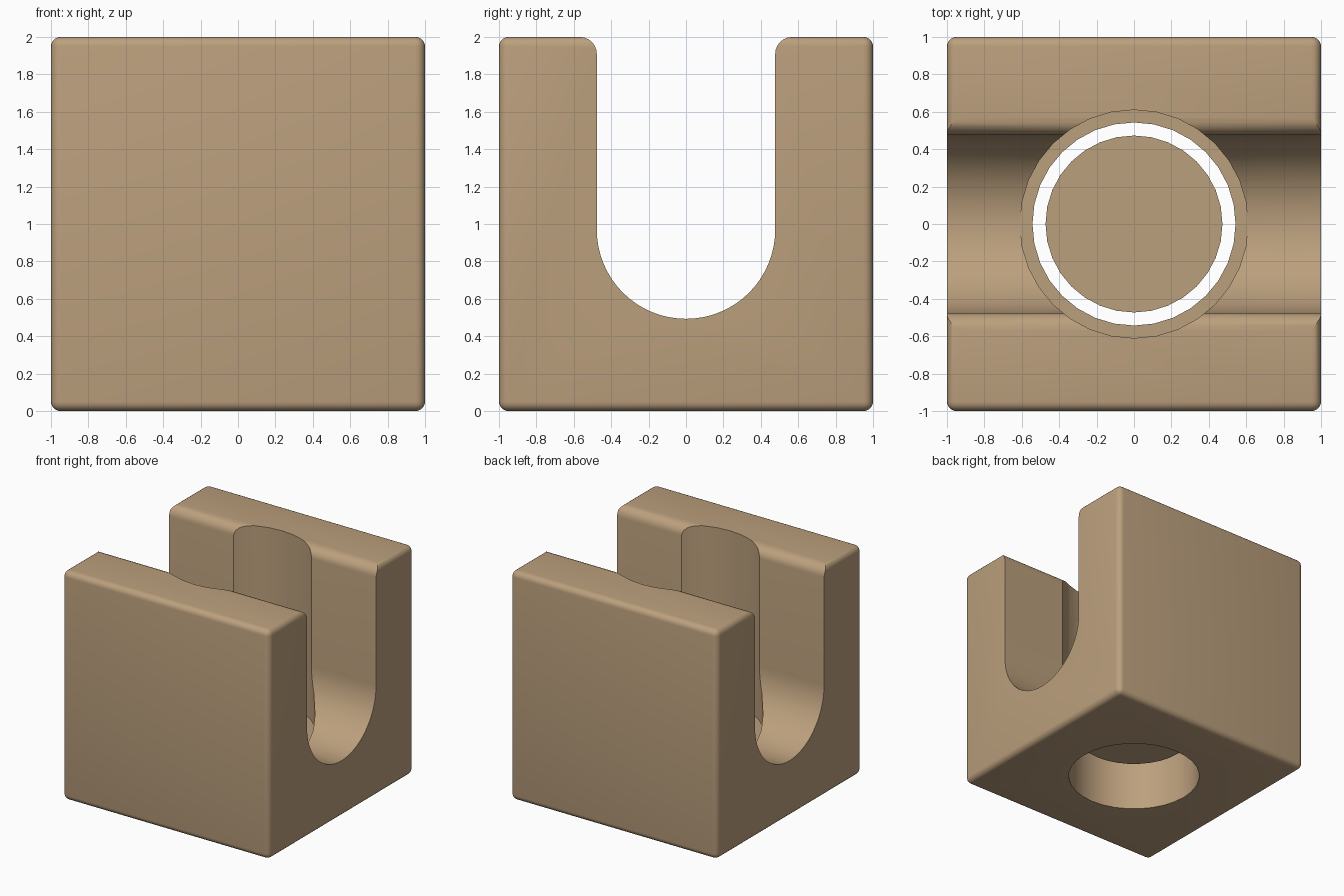
import bpy, bmesh, math

if "Cube" in bpy.data.objects:
    bpy.data.objects.remove(bpy.data.objects["Cube"])

tan = bpy.data.materials.new("warm_tan")
tan.diffuse_color = (0.50, 0.35, 0.205, 1)
tan.use_nodes = True
tan.node_tree.nodes["Principled BSDF"].inputs["Base Color"].default_value = tan.diffuse_color


def new_object(name, bm):
    bmesh.ops.recalc_face_normals(bm, faces=bm.faces)
    mesh = bpy.data.meshes.new(name)
    bm.to_mesh(mesh)
    bm.free()
    obj = bpy.data.objects.new(name, mesh)
    bpy.context.collection.objects.link(obj)
    mesh.materials.append(tan)
    return obj


def prism(name, outline, to_point, low, high):
    """Extrude a closed 2D outline between two levels."""
    bm = bmesh.new()
    ends = [[bm.verts.new(to_point(a, b, t)) for a, b in outline] for t in (low, high)]
    for ring in ends:
        bm.faces.new(ring)
    n = len(outline)
    for i in range(n):
        j = (i + 1) % n
        bm.faces.new((ends[0][i], ends[0][j], ends[1][j], ends[1][i]))
    return new_object(name, bm)


def arc(cx, cy, r, start, end, steps):
    angles = [math.radians(start + (end - start) * i / steps) for i in range(steps + 1)]
    return [(cx + r * math.cos(a), cy + r * math.sin(a)) for a in angles]


def cylinder(name, r, low, high, sides=32):
    return prism(name, arc(0, 0, r, 0, 360, sides)[:-1], lambda a, b, t: (a, b, t), low, high)


def activate(obj):
    bpy.ops.object.select_all(action='DESELECT')
    obj.select_set(True)
    bpy.context.view_layer.objects.active = obj


def cut(obj, cutter):
    mod = obj.modifiers.new("cut", 'BOOLEAN')
    mod.operation, mod.solver, mod.object = 'DIFFERENCE', 'EXACT', cutter
    activate(obj)
    bpy.ops.object.modifier_apply(modifier=mod.name)
    bpy.data.objects.remove(cutter)


# Rounded cube body
bm = bmesh.new()
bmesh.ops.create_cube(bm, size=2)
bmesh.ops.translate(bm, verts=bm.verts, vec=(0, 0, 1))
bmesh.ops.bevel(bm, geom=bm.edges[:], offset=0.05, segments=5, profile=0.5, affect='EDGES')
block = new_object("slotted_block", bm)

# U-shaped channel along x with rounded top lips
half, lip, centre = 0.477, 0.09, 0.97
profile = arc(0, centre, half, 180, 360, 32)
profile += arc(half + lip, 2 - lip, lip, 180, 90, 6)
profile += [(half + lip, 2.2), (-half - lip, 2.2)]
profile += arc(-half - lip, 2 - lip, lip, 90, 0, 6)
cut(block, prism("channel_cutter", profile, lambda a, b, t: (t, a, b), -1.2, 1.2))

# Wide bore from the top and narrower hole through the floor
cut(block, cylinder("bore_cutter", 0.61, 0.49, 2.3))
cut(block, cylinder("hole_cutter", 0.543, -0.2, 0.8))

# Loose disc inside the floor hole
disc = cylinder("floor_disc", 0.473, 0.39, 0.49)

for obj in (block, disc):
    activate(obj)
    bpy.ops.object.shade_smooth_by_angle(angle=math.radians(30))
